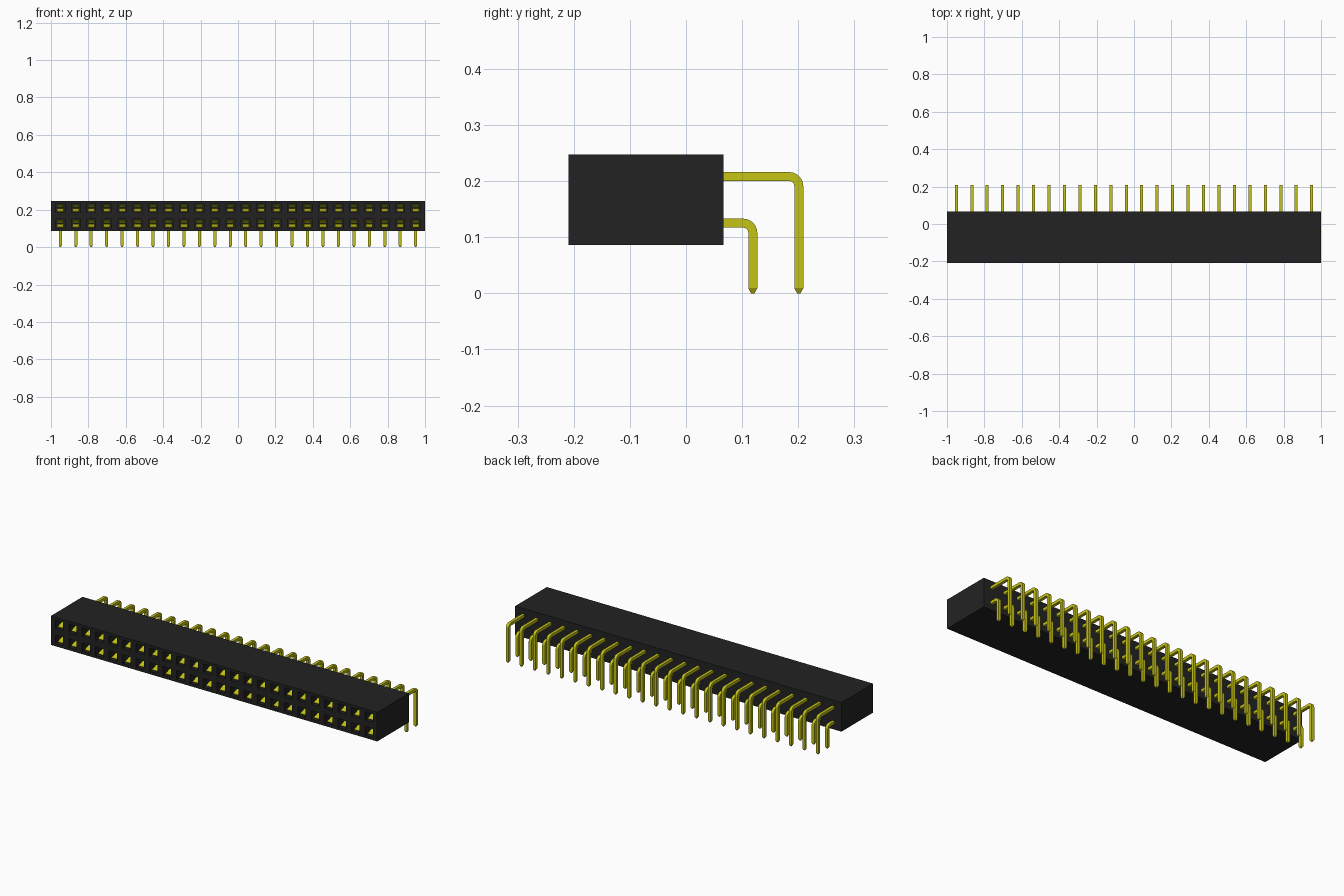
import bpy, bmesh, math

if "Cube" in bpy.data.objects:
    bpy.data.objects.remove(bpy.data.objects["Cube"], do_unlink=True)

COLS = 24
PITCH = 0.0826
FIRST_X = -PITCH * (COLS - 1) / 2
ROWS = (0.125, 0.208)              # socket heights
Y_FRONT, Y_BACK = -0.209, 0.067
Z_LOW, Z_TOP = 0.086, 0.247
HOLE = 0.024                       # half width of a socket
HOLE_FLOOR = -0.06


def material(name, rgb):
    m = bpy.data.materials.new(name)
    m.use_nodes = True
    m.diffuse_color = (*rgb, 1)
    bsdf = m.node_tree.nodes["Principled BSDF"]
    bsdf.inputs["Base Color"].default_value = (*rgb, 1)
    bsdf.inputs["Roughness"].default_value = 0.6
    return m


BLACK = material("black plastic", (0.0165, 0.0165, 0.0165))
GOLD = material("yellow metal", (0.56, 0.55, 0.008))


def finish(bm, name, mat):
    bmesh.ops.recalc_face_normals(bm, faces=bm.faces)
    mesh = bpy.data.meshes.new(name)
    bm.to_mesh(mesh)
    bm.free()
    mesh.materials.append(mat)
    ob = bpy.data.objects.new(name, mesh)
    bpy.context.collection.objects.link(ob)
    return ob


def repeat_columns(ob):
    arr = ob.modifiers.new("columns", 'ARRAY')
    arr.count = COLS
    arr.use_relative_offset = False
    arr.use_constant_offset = True
    arr.constant_offset_displace = (PITCH, 0, 0)


def housing():
    # Front face as a grid whose odd cells are the sockets
    xs = [-1.0]
    for i in range(COLS):
        c = FIRST_X + i * PITCH
        xs += [c - HOLE, c + HOLE]
    xs.append(1.0)
    zs = [Z_LOW]
    for r in ROWS:
        zs += [r - HOLE, r + HOLE]
    zs.append(Z_TOP)

    bm = bmesh.new()
    grid = [[bm.verts.new((x, Y_FRONT, z)) for z in zs] for x in xs]
    sockets = []
    for i in range(len(xs) - 1):
        for j in range(len(zs) - 1):
            f = bm.faces.new((grid[i][j], grid[i + 1][j],
                              grid[i + 1][j + 1], grid[i][j + 1]))
            if i % 2 and j % 2:
                sockets.append(f)

    # Outer walls and back
    rim = [e for e in bm.edges if e.is_boundary]
    ext = bmesh.ops.extrude_edge_only(bm, edges=rim)["geom"]
    for v in ext:
        if isinstance(v, bmesh.types.BMVert):
            v.co.y = Y_BACK
    bmesh.ops.holes_fill(bm, edges=[e for e in bm.edges if e.is_boundary], sides=0)

    # Push sockets inward
    ext = bmesh.ops.extrude_discrete_faces(bm, faces=sockets)["faces"]
    for f in ext:
        for v in f.verts:
            v.co.y = HOLE_FLOOR
    return finish(bm, "housing", BLACK)


def bent_pin(name, z, leg_y, half=0.008, radius=0.017):
    # Path of (y, z, direction angle, half thickness) through a right-angle bend
    path = [(0.0, z, 0.0, half)]
    for k in range(7):
        a = math.pi / 2 * k / 6
        path.append((leg_y - radius + radius * math.sin(a),
                     z - radius + radius * math.cos(a), a, half))
    path += [(leg_y, 0.009, math.pi / 2, half), (leg_y, 0.0, math.pi / 2, 0.003)]

    bm = bmesh.new()
    rings = []
    for y, pz, a, h in path:
        ny, nz = math.sin(a), math.cos(a)
        rings.append([bm.verts.new((FIRST_X + sx * h, y + s * h * ny, pz + s * h * nz))
                      for sx, s in ((-1, -1), (1, -1), (1, 1), (-1, 1))])
    for a, b in zip(rings, rings[1:]):
        for k in range(4):
            n = (k + 1) % 4
            bm.faces.new((a[k], a[n], b[n], b[k]))
    bm.faces.new(rings[0])
    bm.faces.new(rings[-1])
    repeat_columns(finish(bm, name, GOLD))


def spring_contact(name, z):
    # Two sprung leaves that pinch together inside the socket
    profile = [(-0.197, 0.018), (-0.155, 0.004), (-0.062, 0.015)]
    w = 0.018
    bm = bmesh.new()
    for side in (-1, 1):
        rows = [[bm.verts.new((FIRST_X + sx * w, y, z + side * dz)) for sx in (-1, 1)]
                for y, dz in profile]
        for a, b in zip(rows, rows[1:]):
            bm.faces.new((a[0], a[1], b[1], b[0]))
    ob = finish(bm, name, GOLD)
    solid = ob.modifiers.new("thickness", 'SOLIDIFY')
    solid.thickness = 0.003
    solid.offset = 0
    repeat_columns(ob)


housing()
for label, z, leg_y in (("lower", ROWS[0], 0.119), ("upper", ROWS[1], 0.201)):
    bent_pin(label + "_pins", z, leg_y)
    spring_contact(label + "_contacts", z)
